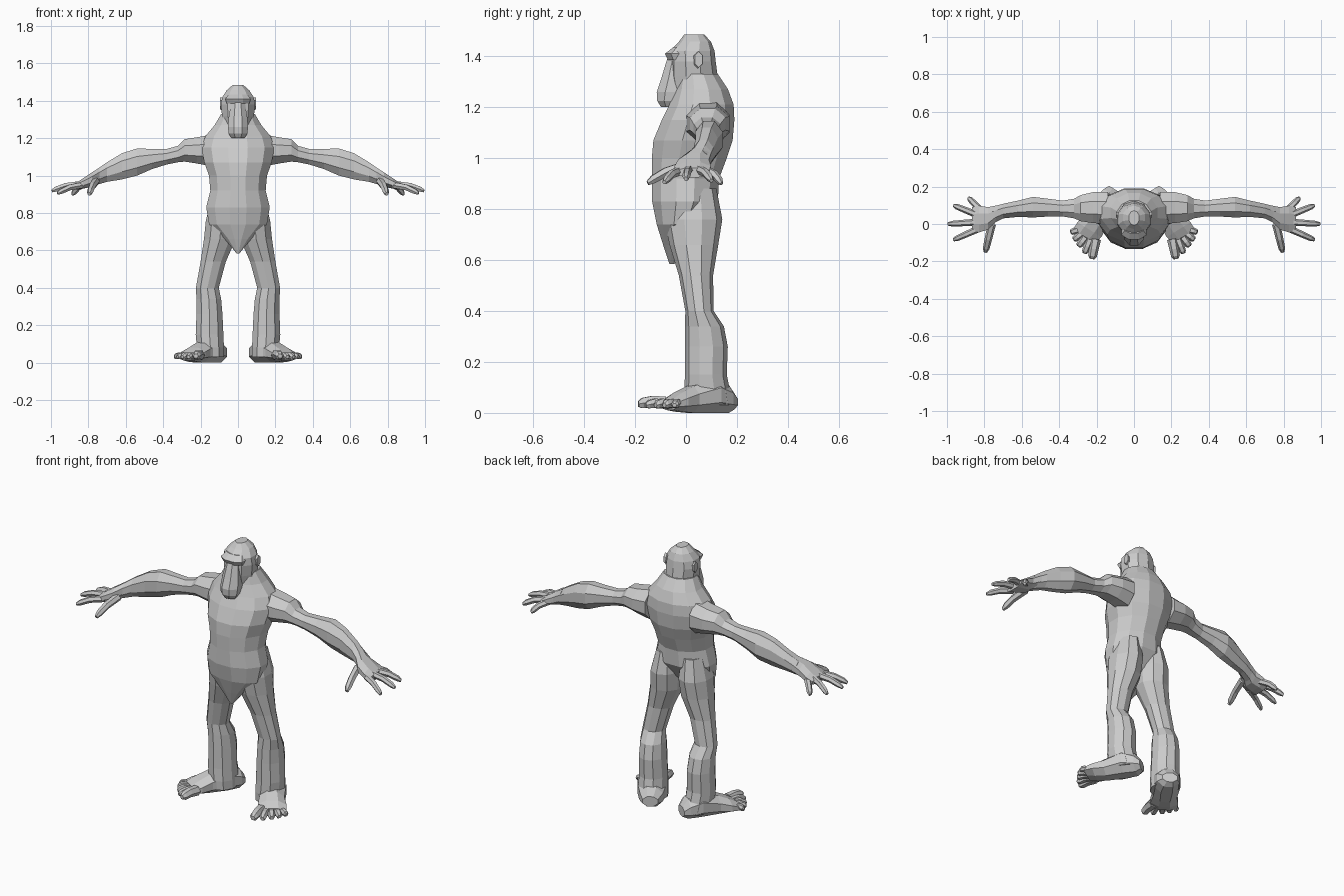
import bpy, bmesh, math
from mathutils import Vector, Matrix


def finish(name, bm, mirror):
    bmesh.ops.recalc_face_normals(bm, faces=bm.faces)
    me = bpy.data.meshes.new(name)
    bm.to_mesh(me)
    bm.free()
    ob = bpy.data.objects.new(name, me)
    bpy.context.collection.objects.link(ob)
    if mirror:
        ob.modifiers.new("mirror", "MIRROR").use_mirror_merge = False
    return ob


def skin(name, rings, mirror):
    # bridge successive rings of points and cap both ends
    bm = bmesh.new()
    vs = [[bm.verts.new(p) for p in r] for r in rings]
    n = len(vs[0])
    for a, b in zip(vs, vs[1:]):
        for i in range(n):
            j = (i + 1) % n
            bm.faces.new((a[i], a[j], b[j], b[i]))
    bm.faces.new(vs[0])
    bm.faces.new(vs[-1])
    return finish(name, bm, mirror)


def loft(name, axis, rows, n=8, mirror=True, mat=Matrix()):
    # each row: position along axis, then low/high extents of the section
    k = 1 / math.cos(math.pi / n)
    rings = []
    for t, a0, a1, b0, b1 in rows:
        ring = []
        for i in range(n):
            w = 2 * math.pi * (i + 0.5) / n
            a = (a0 + a1) / 2 + (a1 - a0) / 2 * k * math.cos(w)
            b = (b0 + b1) / 2 + (b1 - b0) / 2 * k * math.sin(w)
            ring.append(mat @ Vector((t, a, b) if axis == "x" else (a, b, t)))
        rings.append(ring)
    return skin(name, rings, mirror)


def digit(name, base, tip, r, bend=0.01):
    # six-sided finger or toe with a knuckle bulge and blunt tip
    base, tip = Vector(base), Vector(tip)
    d = (tip - base).normalized()
    u = d.cross(Vector((0, 0, 1))).normalized()
    v = u.cross(d)
    rings = []
    for t, s in ((0, 1.1), (0.5, 1.0), (0.85, 0.9), (1, 0.5)):
        c = base.lerp(tip, t) + v * bend * math.sin(math.pi * t)
        rings.append([c + (u * math.cos(i * math.pi / 3) + v * math.sin(i * math.pi / 3)) * r * s
                      for i in range(6)])
    return skin(name, rings, True)


def centred(rows):
    return [(z, -w, w, y0, y1) for z, w, y0, y1 in rows]


# torso with pointed lower belly and hunched back
loft("torso", "z", centred([
    (0.585, 0.008, -0.065, -0.045), (0.66, 0.07, -0.09, -0.01),
    (0.74, 0.155, -0.115, 0.07), (0.83, 0.17, -0.133, 0.125),
    (0.92, 0.148, -0.133, 0.13), (1.0, 0.155, -0.134, 0.16),
    (1.07, 0.18, -0.128, 0.183), (1.15, 0.195, -0.095, 0.19),
    (1.21, 0.175, -0.065, 0.187), (1.27, 0.125, -0.045, 0.165),
    (1.33, 0.09, -0.03, 0.125)]), n=12, mirror=False)

# head dome
loft("head", "z", centred([
    (1.25, 0.08, -0.05, 0.14), (1.32, 0.085, -0.06, 0.12),
    (1.38, 0.092, -0.06, 0.112), (1.42, 0.084, -0.06, 0.108),
    (1.457, 0.06, -0.025, 0.095), (1.485, 0.028, -0.005, 0.07)]),
    n=10, mirror=False)

# long muzzle and brow
loft("muzzle", "z", centred([
    (1.2, 0.034, -0.098, -0.03), (1.225, 0.05, -0.113, -0.02),
    (1.26, 0.054, -0.115, 0.0), (1.31, 0.05, -0.098, 0.0),
    (1.36, 0.042, -0.083, 0.0), (1.4, 0.036, -0.07, 0.0)]),
    n=8, mirror=False)
loft("brow", "z", centred([
    (1.385, 0.06, -0.07, 0.0), (1.41, 0.068, -0.083, 0.0),
    (1.435, 0.05, -0.05, 0.0)]), n=8, mirror=False)

# ears
loft("ear", "x", [(0.075, 0.02, 0.06, 1.35, 1.41), (0.097, 0.035, 0.065, 1.36, 1.415)], n=6)

# arm from shoulder cap to wrist
loft("arm", "x", [
    (0.14, 0.0, 0.17, 1.05, 1.22), (0.22, 0.005, 0.17, 1.065, 1.205),
    (0.285, 0.015, 0.155, 1.075, 1.195), (0.32, 0.03, 0.135, 1.072, 1.16),
    (0.38, 0.04, 0.125, 1.06, 1.143), (0.46, 0.04, 0.135, 1.035, 1.143),
    (0.54, 0.035, 0.145, 1.0, 1.145), (0.62, 0.038, 0.125, 0.98, 1.12),
    (0.70, 0.03, 0.108, 0.967, 1.072), (0.76, 0.0, 0.092, 0.95, 1.03)])

# palm and spread fingers
loft("palm", "x", [
    (0.73, 0.02, 0.1, 0.965, 1.05), (0.78, -0.03, 0.09, 0.94, 1.018),
    (0.83, -0.045, 0.098, 0.93, 0.985), (0.865, -0.04, 0.09, 0.925, 0.962)])
digit("thumb", (0.76, 0.0, 0.97), (0.795, -0.15, 0.902), 0.02)
for base, tip in (((0.83, -0.025, 0.95), (0.965, -0.085, 0.905)),
                  ((0.84, 0.01, 0.955), (0.995, 0.0, 0.918)),
                  ((0.84, 0.05, 0.955), (0.965, 0.1, 0.912)),
                  ((0.82, 0.075, 0.955), (0.885, 0.14, 0.9))):
    digit("finger", base, tip, 0.017)

# leg
loft("leg", "z", [
    (0.03, 0.075, 0.21, 0.0, 0.178), (0.08, 0.075, 0.22, -0.003, 0.17),
    (0.15, 0.078, 0.226, 0.0, 0.156), (0.26, 0.083, 0.222, 0.0, 0.16),
    (0.34, 0.09, 0.222, 0.0, 0.145), (0.4, 0.103, 0.225, 0.0, 0.106),
    (0.54, 0.065, 0.2, -0.025, 0.103), (0.66, 0.012, 0.182, -0.06, 0.122),
    (0.76, 0.005, 0.172, -0.08, 0.137), (0.88, 0.02, 0.14, -0.06, 0.115)], n=10)

# splayed foot and toes
turn = Matrix.Translation((0.145, 0.1, 0)) @ Matrix.Rotation(math.radians(-58), 4, "Z")
loft("foot", "x", [
    (-0.095, -0.035, 0.045, 0.015, 0.07), (-0.065, -0.06, 0.06, 0.0, 0.11),
    (0.0, -0.075, 0.075, 0.0, 0.14), (0.1, -0.06, 0.07, 0.0, 0.105),
    (0.16, -0.065, 0.085, 0.005, 0.08), (0.205, -0.055, 0.085, 0.012, 0.055)],
    mat=turn)
for base, tip, r in (((0.205, -0.08, 0.04), (0.225, -0.187, 0.035), 0.026),
                     ((0.235, -0.08, 0.035), (0.265, -0.158, 0.03), 0.02),
                     ((0.26, -0.07, 0.035), (0.298, -0.12, 0.03), 0.02),
                     ((0.28, -0.05, 0.035), (0.323, -0.085, 0.03), 0.019),
                     ((0.295, -0.03, 0.035), (0.34, -0.045, 0.03), 0.018)):
    digit("toe", base, tip, r, 0.006)
